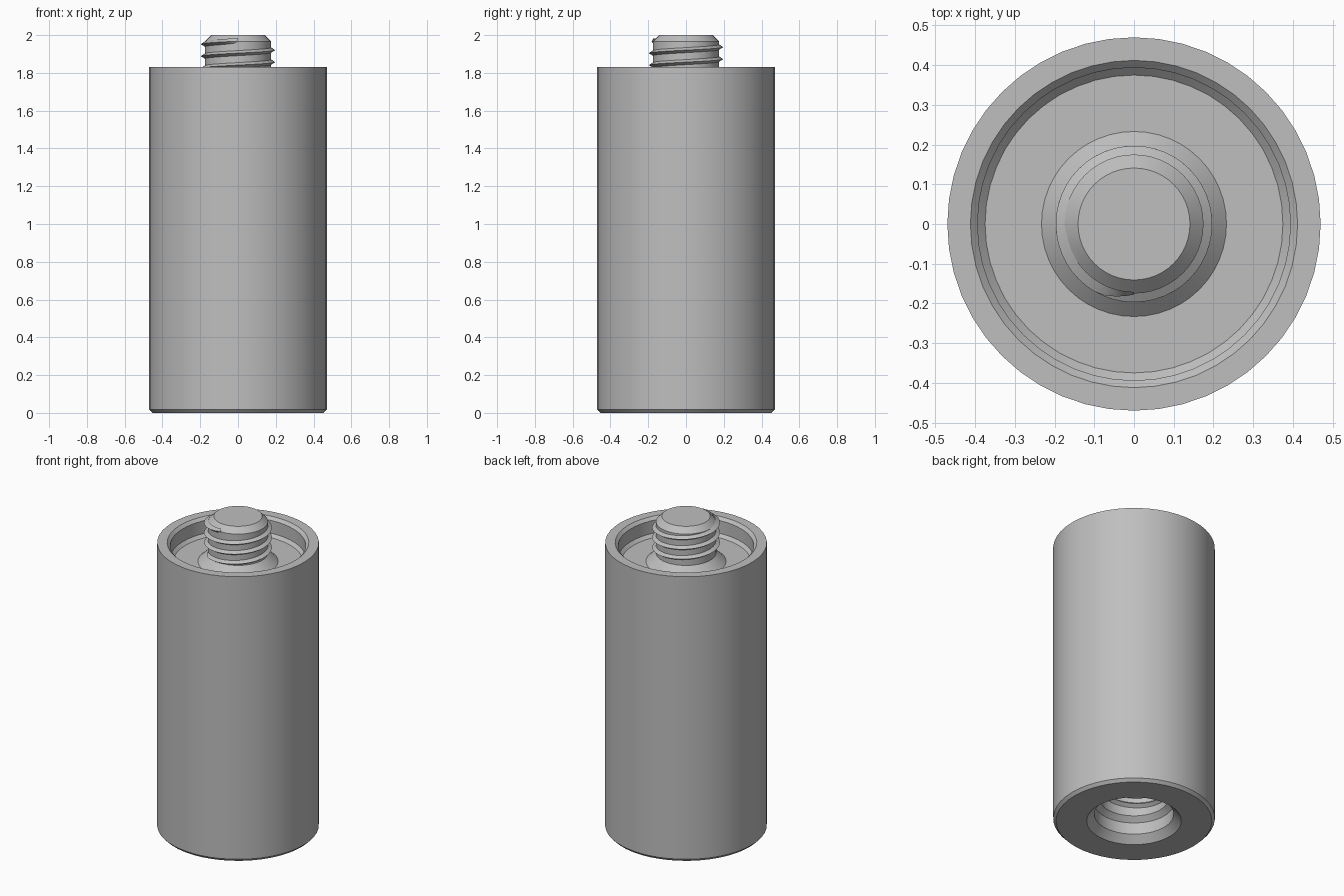
import bpy
import bmesh
import math
from mathutils import Matrix, Vector

default = bpy.data.objects.get("Cube")
if default:
    bpy.data.objects.remove(default, do_unlink=True)

SEGMENTS = 48
PITCH = 0.0635

steel = bpy.data.materials.new("steel_grey")
steel.use_nodes = True
steel.diffuse_color = (0.52, 0.52, 0.52, 1)
steel.node_tree.nodes["Principled BSDF"].inputs["Base Color"].default_value = steel.diffuse_color


def finish(bm, name):
    """Turn a bmesh into a smooth-shaded object with crisp edges."""
    bmesh.ops.recalc_face_normals(bm, faces=bm.faces)
    mesh = bpy.data.meshes.new(name)
    bm.to_mesh(mesh)
    bm.free()
    mesh.materials.append(steel)
    obj = bpy.data.objects.new(name, mesh)
    bpy.context.collection.objects.link(obj)
    bpy.ops.object.select_all(action="DESELECT")
    obj.select_set(True)
    bpy.context.view_layer.objects.active = obj
    bpy.ops.object.shade_smooth_by_angle(angle=math.radians(25))
    return obj


def lathe(name, profile):
    """Revolve (radius, height) points about z."""
    bm = bmesh.new()
    verts = [bm.verts.new((r, 0, z)) for r, z in profile]
    edges = [bm.edges.new(pair) for pair in zip(verts, verts[1:])]
    bmesh.ops.spin(bm, geom=verts + edges, cent=(0, 0, 0), axis=(0, 0, 1),
                   angle=math.tau, steps=SEGMENTS, use_duplicate=False)
    bmesh.ops.remove_doubles(bm, verts=bm.verts, dist=1e-5)
    return finish(bm, name)


def thread(name, root, crest, half_width, z_zero, start, end):
    """Sweep a triangular ridge along a helix; start and end are in turns."""
    bm = bmesh.new()
    steps = round((end - start) * SEGMENTS)
    sink = math.copysign(0.004, root - crest)
    rings = []
    for i in range(steps + 1):
        turn = start + (end - start) * i / steps
        # The ridge fades into the root at both ends
        fade = min(1, (i + 0.5) / 4, (steps - i + 0.5) / 4)
        rot = Matrix.Rotation(turn * math.tau, 3, "Z")
        z = z_zero + PITCH * turn
        tip = root + (crest - root) * fade
        section = [(root + sink, -half_width), (tip, 0), (root + sink, half_width)]
        rings.append([bm.verts.new(rot @ Vector((r, 0, z + dz))) for r, dz in section])
    for a, b in zip(rings, rings[1:]):
        for j in range(3):
            k = (j + 1) % 3
            bm.faces.new((a[j], a[k], b[k], b[j]))
    bm.faces.new(rings[0])
    bm.faces.new(rings[-1])
    return finish(bm, name)


# Cylindrical body with a recessed top and a stepped bore underneath
lathe("body", [
    (0, 0.70), (0.2, 0.64), (0.2, 0.15), (0.231, 0.12), (0.231, 0.045),
    (0.275, 0), (0.453, 0), (0.47, 0.018), (0.47, 1.83), (0.412, 1.83),
    (0.394, 1.812), (0.394, 1.73), (0.375, 1.711), (0, 1.711),
])

# Stud rising from the recess, with a flared foot and a bevelled tip
lathe("stud", [
    (0.233, 1.711), (0.175, 1.765), (0.175, 1.966), (0.141, 2.0), (0, 2.0),
])

# Raised ridge on the stud and matching ridge inside the bore
thread("stud_thread", 0.175, 0.197, 0.016, 1.857, -1.4, 1.75)
thread("bore_thread", 0.2, 0.178, 0.02, 0.18, 0, 7)
